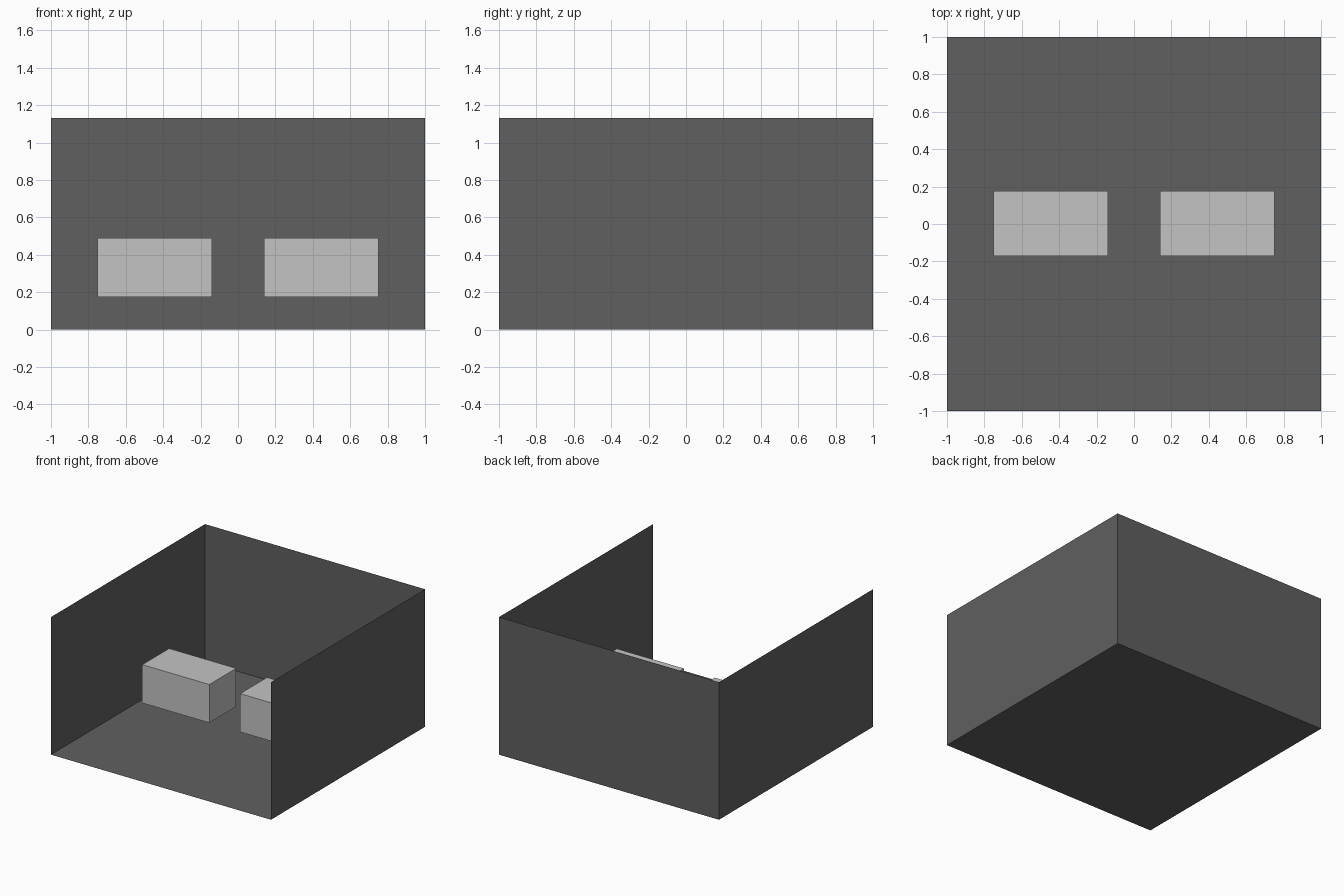
import bpy
import bmesh
from mathutils import Matrix, Vector

if "Cube" in bpy.data.objects:
    bpy.data.objects.remove(bpy.data.objects["Cube"])

WALL_H = 1.13


def material(name, value):
    mat = bpy.data.materials.new(name)
    mat.diffuse_color = (value, value, value, 1.0)
    mat.use_nodes = True
    mat.node_tree.nodes["Principled BSDF"].inputs["Base Color"].default_value = mat.diffuse_color
    return mat


dark = material("dark grey", 0.117)
light = material("light grey", 0.55)


def make(name, bm, mat):
    mesh = bpy.data.meshes.new(name)
    bm.to_mesh(mesh)
    bm.free()
    mesh.materials.append(mat)
    obj = bpy.data.objects.new(name, mesh)
    bpy.context.collection.objects.link(obj)
    return obj


def box_mesh(lo, hi):
    lo, hi = Vector(lo), Vector(hi)
    bm = bmesh.new()
    bmesh.ops.create_cube(bm, size=1)
    size = hi - lo
    bm.transform(Matrix.Translation((lo + hi) / 2) @ Matrix.Diagonal((*size, 1)))
    return bm


# Thin-sheet room: floor, back and two side walls, open at front and top
room = box_mesh((-1, -1, 0), (1, 1, WALL_H))
room.normal_update()
open_faces = [f for f in room.faces if f.normal.z > 0.5 or f.normal.y < -0.5]
bmesh.ops.delete(room, geom=open_faces, context='FACES')
bmesh.ops.reverse_faces(room, faces=room.faces[:])  # faces look inwards
make("room_shell", room, dark)

# Pair of floating blocks, mirrored left and right
for side, x0, x1 in (("left", -0.75, -0.14), ("right", 0.14, 0.75)):
    make(side + "_block", box_mesh((x0, -0.172, 0.175), (x1, 0.177, 0.49)), light)
